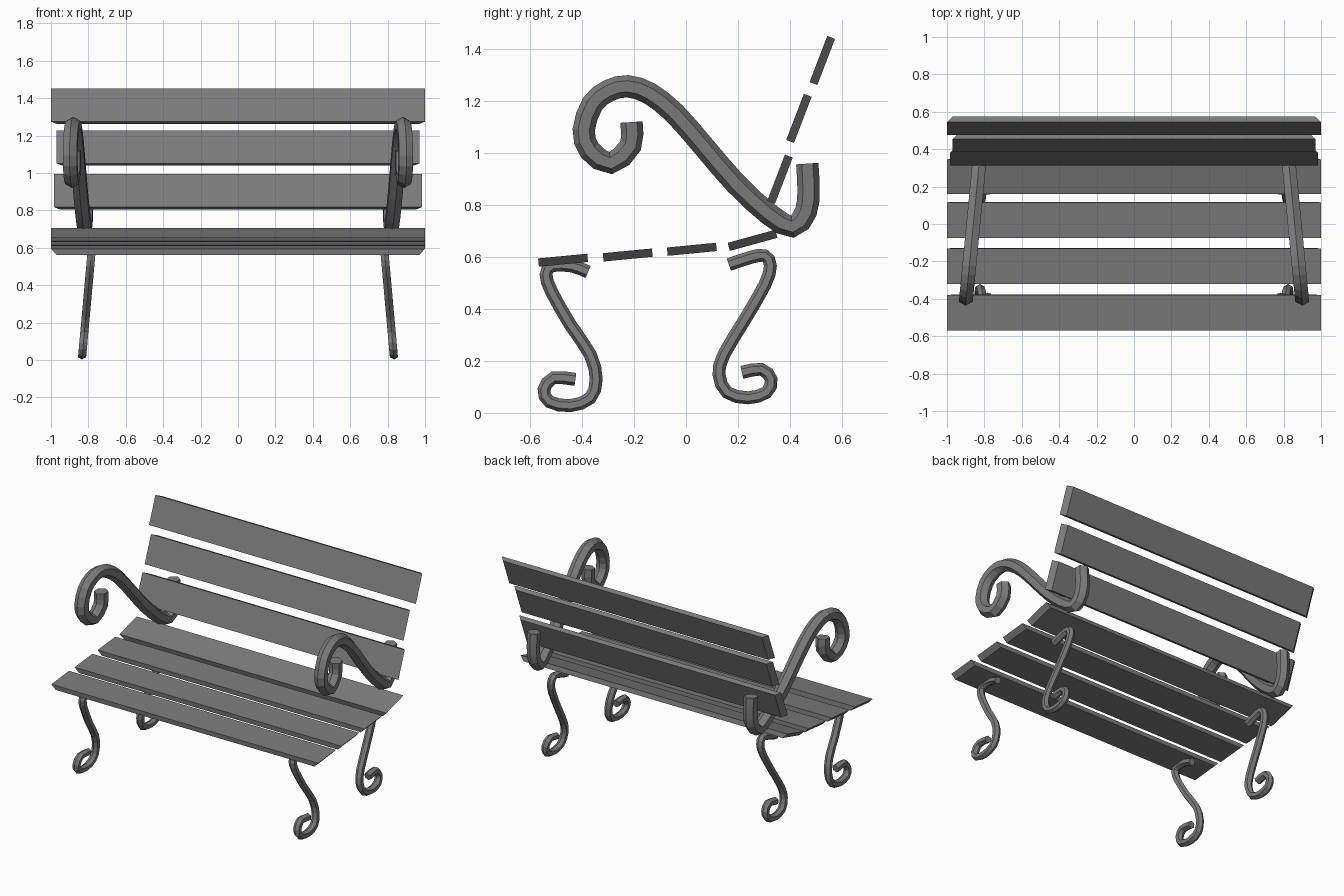
import bpy, bmesh, math
from mathutils import Vector, Matrix

cube = bpy.data.objects.get("Cube")
if cube:
    bpy.data.objects.remove(cube, do_unlink=True)

grey = bpy.data.materials.new("dark_grey")
grey.use_nodes = True
colour = (0.2, 0.2, 0.2, 1)
grey.diffuse_color = colour
grey.node_tree.nodes["Principled BSDF"].inputs["Base Color"].default_value = colour


def add_object(name, bm):
    bmesh.ops.recalc_face_normals(bm, faces=bm.faces)
    mesh = bpy.data.meshes.new(name)
    bm.to_mesh(mesh)
    bm.free()
    mesh.materials.append(grey)
    obj = bpy.data.objects.new(name, mesh)
    bpy.context.collection.objects.link(obj)
    return obj


def plank(name, y, z, angle, half_length=1.0, width=0.19, thick=0.032, bevel=0.03):
    """Board with its visible face centred on (y, z) and ends cut back underneath."""
    bm = bmesh.new()
    bmesh.ops.create_cube(bm, size=1)
    for v in bm.verts:
        under = v.co.z < 0
        v.co.x = math.copysign(half_length - (bevel if under else 0), v.co.x)
        v.co.y *= width
        v.co.z = -thick if under else 0
    bm.transform(Matrix.Translation((0, y, z)) @ Matrix.Rotation(math.radians(angle), 4, "X"))
    add_object(name, bm)


def smooth_path(points, steps):
    """Catmull-Rom curve through the points."""
    pts = [Vector(p) for p in points]
    pts = [2 * pts[0] - pts[1]] + pts + [2 * pts[-1] - pts[-2]]
    path = []
    for a, b, c, d in zip(pts, pts[1:], pts[2:], pts[3:]):
        for i in range(steps):
            t = i / steps
            path.append(0.5 * (2 * b + (c - a) * t + (2 * a - 5 * b + 4 * c - d) * t ** 2
                               + (3 * b - a - 3 * c + d) * t ** 3))
    return path + [pts[-2]]


def scroll(name, points, radius, lean, side, sides=6, steps=2):
    """Faceted bar swept along a (y, z) path; lean gives x at each path point."""
    path = smooth_path(points, steps)
    bm = bmesh.new()
    rings = []
    for i, p in enumerate(path):
        tangent = (path[min(i + 1, len(path) - 1)] - path[max(i - 1, 0)]).normalized()
        normal = Vector((-tangent.y, tangent.x))
        ring = []
        for k in range(sides):
            a = math.tau * k / sides
            q = p + normal * radius * math.cos(a)
            x = lean(q.x, q.y) + radius * math.sin(a)
            ring.append(bm.verts.new((side * x, q.x, q.y)))
        rings.append(ring)
    for r, s in zip(rings, rings[1:]):
        for k in range(sides):
            n = (k + 1) % sides
            bm.faces.new((r[k], r[n], s[n], s[k]))
    bm.faces.new(rings[0])
    bm.faces.new(rings[-1])
    add_object(name, bm)


# Seat boards, front to back
for i, (y, z, angle) in enumerate([(-0.475, 0.604, 5.5), (-0.226, 0.624, 5.5),
                                   (0.021, 0.646, 5.5), (0.252, 0.68, 15.4)]):
    plank(f"seat_board_{i + 1}", y, z, angle)

# Backrest boards, bottom to top
for i, (y, z, half) in enumerate([(0.347, 0.906, 0.983), (0.42, 1.14, 0.97), (0.51, 1.363, 1.0)]):
    plank(f"back_board_{i + 1}", y, z, 69, half)

# Scrolled bars as (y, z) paths
arm = [(-0.21, 1.12), (-0.213, 1.03), (-0.29, 0.962), (-0.37, 1.01), (-0.394, 1.09),
       (-0.36, 1.19), (-0.3, 1.24), (-0.225, 1.258), (-0.14, 1.23), (-0.045, 1.155),
       (0.065, 1.03), (0.19, 0.885), (0.32, 0.765), (0.41, 0.717), (0.462, 0.775),
       (0.472, 0.86), (0.467, 0.96)]
front_leg = [(-0.377, 0.543), (-0.44, 0.566), (-0.515, 0.567), (-0.539, 0.533),
             (-0.518, 0.467), (-0.446, 0.34), (-0.369, 0.225), (-0.346, 0.13),
             (-0.369, 0.057), (-0.446, 0.028), (-0.526, 0.043), (-0.547, 0.09),
             (-0.51, 0.135), (-0.426, 0.129)]
rear_leg = [(0.165, 0.571), (0.246, 0.598), (0.303, 0.606), (0.325, 0.567),
            (0.304, 0.494), (0.227, 0.36), (0.146, 0.225), (0.127, 0.148),
            (0.158, 0.079), (0.238, 0.058), (0.31, 0.079), (0.328, 0.129),
            (0.29, 0.168), (0.215, 0.156)]


def arm_lean(y, z):
    return 0.859 - 0.097 * y


def leg_lean(y, z):
    return 0.835 - 0.09 * z


for label, side in (("left", 1), ("right", -1)):
    scroll(f"{label}_armrest", arm, 0.043, arm_lean, side)
    scroll(f"{label}_front_leg", front_leg, 0.025, leg_lean, side)
    scroll(f"{label}_rear_leg", rear_leg, 0.025, leg_lean, side)
